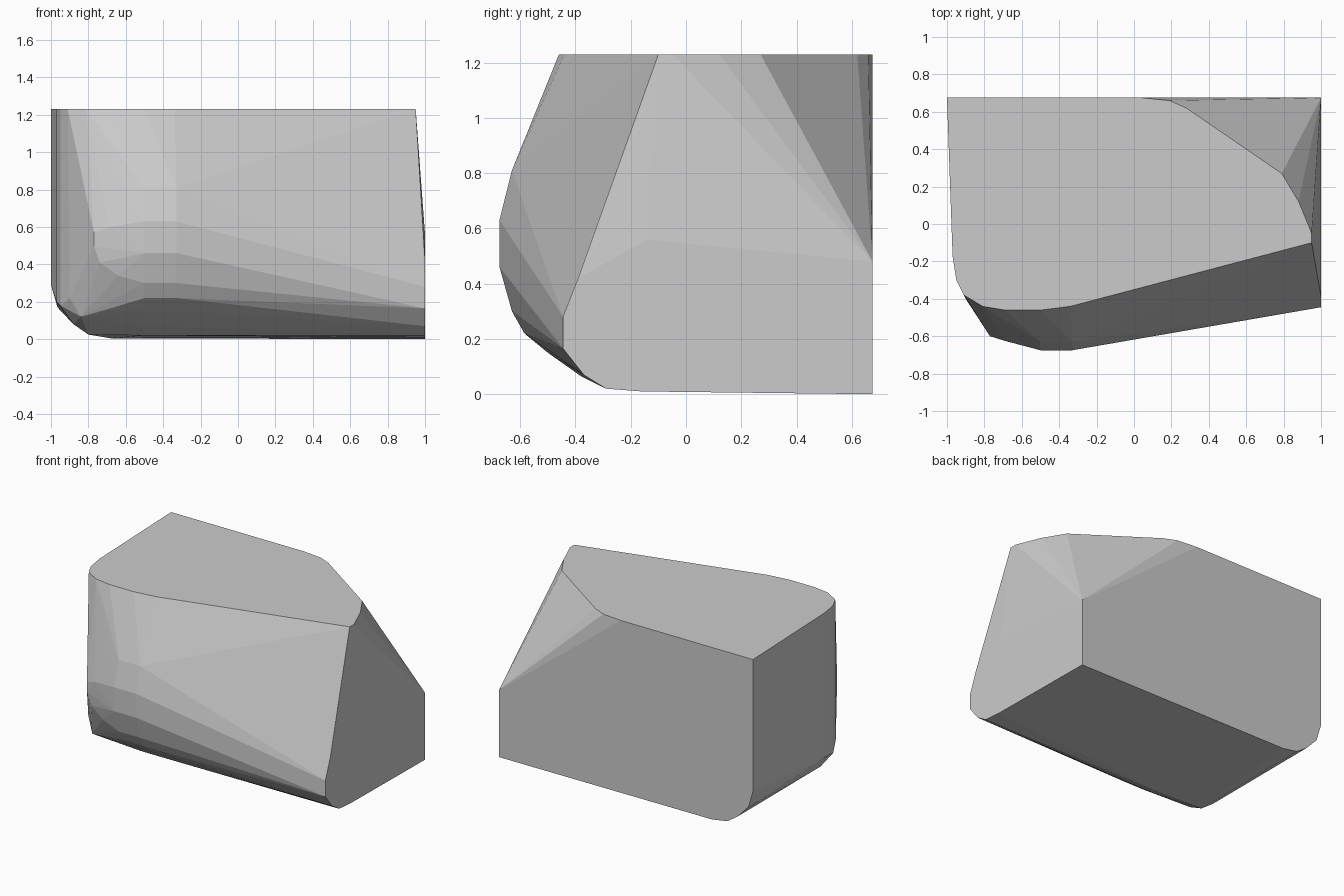
import bpy
import bmesh

# Remove the default cube only
default_cube = bpy.data.objects.get("Cube")
if default_cube:
    bpy.data.objects.remove(default_cube, do_unlink=True)


def make_material(name, colour):
    material = bpy.data.materials.new(name)
    material.use_nodes = True
    material.diffuse_color = colour
    shader = material.node_tree.nodes["Principled BSDF"]
    shader.inputs["Base Color"].default_value = colour
    return material


def hull_object(name, points, material):
    """Wrap a convex, flat-shaded shell around the given outline points."""
    bm = bmesh.new()
    for point in points:
        bm.verts.new(point)
    result = bmesh.ops.convex_hull(bm, input=bm.verts[:])
    leftovers = set(result["geom_interior"]) | set(result["geom_unused"])
    unused = [item for item in leftovers if isinstance(item, bmesh.types.BMVert)]
    bmesh.ops.delete(bm, geom=unused, context="VERTS")
    bmesh.ops.recalc_face_normals(bm, faces=bm.faces[:])
    mesh = bpy.data.meshes.new(name)
    bm.to_mesh(mesh)
    bm.free()
    mesh.materials.append(material)
    block = bpy.data.objects.new(name, mesh)
    bpy.context.collection.objects.link(block)
    return block


TOP, BACK, LEFT, RIGHT = 1.23, 0.675, 1.0, -1.0

# Flat top outline, as x and y
top_outline = [
    (RIGHT, BACK), (-.97, -.17), (-.95, -.3), (-.91, -.38), (-.81, -.44),
    (-.69, -.46), (-.5, -.46), (-.34, -.44), (.95, -.1), (.95, -.05),
    (.88, .12), (.79, .27), (.28, .62), (.19, .66), (.04, BACK),
]

# Flat side on the left, as y and z
left_outline = [
    (BACK, 0), (-.16, .01), (-.29, .02), (-.37, .07), (-.445, .165),
    (-.445, .28), (-.39, .42), (-.14, .56), (BACK, .48),
]

# Flat back with a rounded lower corner, as x and z
back_outline = [(RIGHT, .29), (-.965, .17), (-.88, .08), (-.8, .025), (-.68, .005)]

# Bulging front section, as y and z, swept between two stations
front_profile = [
    (-.63, .81), (-.675, .63), (-.675, .46), (-.63, .3), (-.585, .22),
    (-.5, .15), (-.38, .065), (-.29, .02),
]
front_stations = (-.5, -.33)

# Rounded front corner on the right
corner_points = [
    (-.77, -.6, .57), (-.77, -.6, .5), (-.74, -.6, .41), (-.64, -.61, .34),
    (-.69, -.625, .6), (-.69, -.5, .16), (-.84, -.44, .12), (-.9, -.4, .22),
    (-.95, -.3, .18), (-.97, -.17, .2), (-.88, -.26, .08), (-.8, -.28, .025),
]

points = [(x, y, TOP) for x, y in top_outline]
points += [(LEFT, y, z) for y, z in left_outline]
points += [(x, BACK, z) for x, z in back_outline]
points += [(x, y, z) for x in front_stations for y, z in front_profile]
points += corner_points

# Faceted block
grey = make_material("plain grey", (0.6, 0.6, 0.6, 1.0))
hull_object("faceted_block", points, grey)
